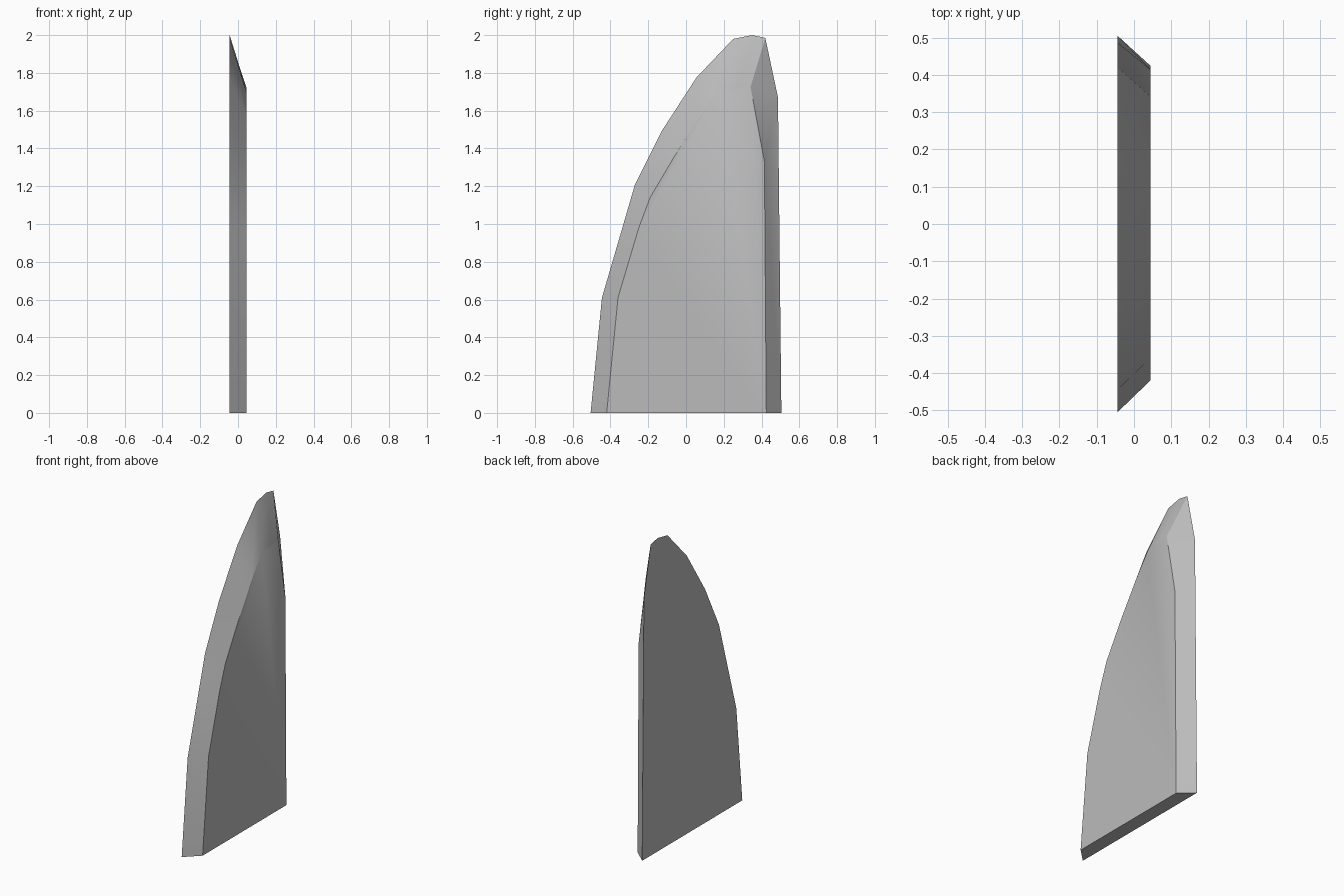
import bpy, bmesh, math

cube = bpy.data.objects.get("Cube")
if cube:
    bpy.data.objects.remove(cube, do_unlink=True)

# Grey material
grey = bpy.data.materials.new("plain_grey")
grey.use_nodes = True
colour = (0.5, 0.5, 0.5, 1)
grey.diffuse_color = colour
grey.node_tree.nodes["Principled BSDF"].inputs["Base Color"].default_value = colour

# Side outlines (y, z): the broad face and the smaller bevelled face
broad = [(-.505, 0), (-.445, .61), (-.337, .98), (-.27, 1.21), (-.13, 1.49),
         (.055, 1.775), (.25, 1.98), (.35, 2), (.42, 1.985), (.487, 1.67), (.505, 0)]
small = [(-.42, 0), (-.36, .61), (-.25, .98), (-.19, 1.14), (-.06, 1.36),
         (.07, 1.56), (.17, 1.7), (.27, 1.715), (.342, 1.725), (.415, 1.33), (.425, 0)]
HALF = 0.044

# Fin: two flat faces joined by a bevelled rim
bm = bmesh.new()
left = [bm.verts.new((HALF, y, z)) for y, z in small]
right = [bm.verts.new((-HALF, y, z)) for y, z in broad]
bm.faces.new(left)
bm.faces.new(right)
for i in range(len(left)):
    j = (i + 1) % len(left)
    bm.faces.new((left[i], left[j], right[j], right[i]))
bmesh.ops.recalc_face_normals(bm, faces=bm.faces)
mesh = bpy.data.meshes.new("fin")
bm.to_mesh(mesh)
bm.free()
mesh.materials.append(grey)
fin = bpy.data.objects.new("fin", mesh)
bpy.context.collection.objects.link(fin)

# Smooth shading with sharp edges kept
bpy.ops.object.select_all(action='DESELECT')
fin.select_set(True)
bpy.context.view_layer.objects.active = fin
bpy.ops.object.shade_smooth_by_angle(angle=math.radians(30))
